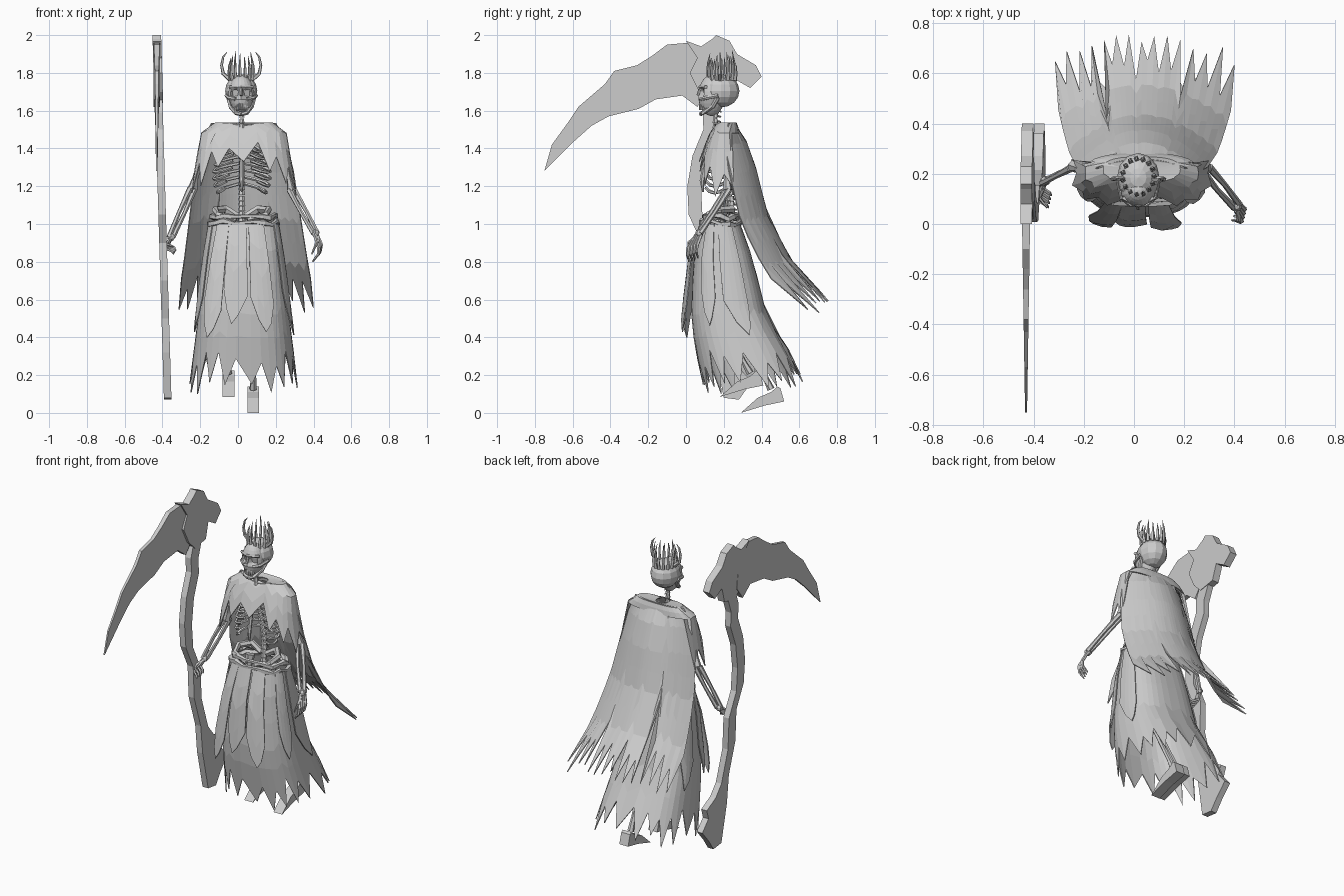
import bpy, bmesh, math, random
from mathutils import Vector

random.seed(4)
if bpy.data.objects.get("Cube"):
    bpy.data.objects.remove(bpy.data.objects["Cube"], do_unlink=True)

grey = bpy.data.materials.new("pale_grey")
grey.use_nodes = True
grey.diffuse_color = (.6, .6, .6, 1)
grey.node_tree.nodes["Principled BSDF"].inputs["Base Color"].default_value = (.6, .6, .6, 1)
MID = .02  # the body stands a little to the left


def finish(name, bm, thickness=0):
    if not thickness:
        bmesh.ops.recalc_face_normals(bm, faces=bm.faces)
    mesh = bpy.data.meshes.new(name)
    bm.to_mesh(mesh)
    bm.free()
    mesh.materials.append(grey)
    obj = bpy.data.objects.new(name, mesh)
    bpy.context.collection.objects.link(obj)
    if thickness:
        solid = obj.modifiers.new("thickness", 'SOLIDIFY')
        solid.thickness = thickness
        solid.offset = 0
    return obj


def tube(name, points, radii, sides=6, closed=False):
    """Sweep a polygon along points; radii is one number or one per point."""
    bm = bmesh.new()
    points = [Vector(p) for p in points]
    count = len(points)
    if not isinstance(radii, (list, tuple)):
        radii = [radii] * count
    span = points[-1] - points[0]
    upright = not closed and abs(span.z) > span.length * .6
    ref = Vector((.3, .9, .1)) if upright else Vector((0, 0, 1))
    rings = []
    for i, p in enumerate(points):
        after = points[(i + 1) % count] if closed else points[min(i + 1, count - 1)]
        before = points[i - 1] if closed else points[max(i - 1, 0)]
        side = (after - before).cross(ref).normalized()
        up = side.cross(after - before).normalized()
        turns = [math.tau * k / sides for k in range(sides)]
        rings.append([bm.verts.new(p + radii[i] * (side * math.cos(a) + up * math.sin(a))) for a in turns])
    for i in range(count if closed else count - 1):
        a, b = rings[i], rings[(i + 1) % count]
        for k in range(sides):
            n = (k + 1) % sides
            bm.faces.new((a[k], a[n], b[n], b[k]))
    if not closed:
        bm.faces.new(rings[0])
        bm.faces.new(rings[-1])
    return finish(name, bm)


def plate(name, outline, center, half):
    """Extrude a (y, z) outline sideways; center(z) and half(y) give x and half width."""
    bm = bmesh.new()
    sides = [[bm.verts.new((center(z) + s * half(y), y, z)) for y, z in outline] for s in (-1, 1)]
    for ring in sides:
        bm.faces.new(ring)
    for i in range(len(outline)):
        bm.faces.new((sides[0][i - 1], sides[0][i], sides[1][i], sides[1][i - 1]))
    return finish(name, bm)


def ball(name, center, size, u=10, v=7):
    bm = bmesh.new()
    bmesh.ops.create_uvsphere(bm, u_segments=u, v_segments=v, radius=1)
    for vert in bm.verts:
        vert.co = Vector(center) + Vector(a * b for a, b in zip(vert.co, size))
    return finish(name, bm)


def along(keys, t):
    """Interpolate key rows (t, values...), extending past the last."""
    i = 0
    while i < len(keys) - 2 and t > keys[i + 1][0]:
        i += 1
    a, b = keys[i], keys[i + 1]
    f = (t - a[0]) / (b[0] - a[0])
    return [p + (q - p) * f for p, q in zip(a[1:], b[1:])]


def ragged(name, surface, ends, rows, closed=False):
    """Cloth whose columns each stop at their own length, giving torn points."""
    bm = bmesh.new()
    count = len(ends)
    grid = []
    for j, end in enumerate(ends):
        u = j / (count if closed else count - 1)
        steps = [min(k / rows * .8, end * k / rows) for k in range(rows)] + [end]
        grid.append([bm.verts.new(surface(u, t)) for t in steps])
    for j in range(count if closed else count - 1):
        a, b = grid[j], grid[(j + 1) % count]
        for k in range(rows):
            bm.faces.new((a[k], b[k], b[k + 1], a[k + 1]))
    return finish(name, bm, .006)


def around(keys, angle, t, grow=0):
    """Point on a boxy ring; rows hold t, z, half width, front y, back y."""
    z, half, front, back = along(keys, t)
    c, s = math.cos(angle), math.sin(angle)
    boxy = lambda v: math.copysign(abs(v) ** .75, v)
    depth = (back - front) / 2 + grow
    return (MID + .01 + (half + grow) * boxy(c), (front + back) / 2 - depth * boxy(s), z)


# Scythe
lean = lambda z: -.37 - .03 * z
shaft = [(.17, 1.82), (.15, 1.68), (.135, 1.59), (.12, 1.5), (.08, 1.36), (.035, 1.2), (.06, 1.05),
         (.11, .9), (.13, .7), (.17, .5), (.2, .32)]
wave = lambda i: .037 + .009 * (-1) ** i
front_edge = [(y - wave(i), z) for i, (y, z) in enumerate(shaft)]
back_edge = [(y + wave(i + 1), z - .03) for i, (y, z) in enumerate(shaft)]
butt = [(.2, .08), (.28, .07), (.33, .14), (.4, .22), (.34, .29), (.36, .35), (.27, .4)]
plate("scythe_shaft", front_edge + butt + back_edge[-2::-1], lean, lambda y: .02)
plate("scythe_head", [(0, 1.97), (.08, 1.94), (.14, 1.98), (.16, 2), (.23, 1.97), (.27, 1.9), (.37, 1.84),
                      (.4, 1.78), (.34, 1.72), (.27, 1.76), (.24, 1.66), (.13, 1.64), (.07, 1.7),
                      (.02, 1.8), (.06, 1.88)], lean, lambda y: .023)
plate("scythe_blade", [(.02, 1.96), (-.1, 1.95), (-.18, 1.89), (-.26, 1.84), (-.38, 1.81), (-.43, 1.74),
                       (-.57, 1.62), (-.63, 1.53), (-.71, 1.42), (-.75, 1.28), (-.68, 1.35), (-.59, 1.44),
                       (-.5, 1.52), (-.41, 1.57), (-.25, 1.61), (-.16, 1.66), (-.02, 1.68), (.06, 1.62),
                       (.12, 1.7), (.1, 1.9)], lambda z: -.43, lambda y: .004 + .016 * (y + .75))

# Skirt with a torn hem
skirt = [(0, 1, .18, .08, .285), (.2, .82, .205, .04, .35), (.5, .5, .24, .03, .43),
         (.72, .34, .26, .05, .54), (1, .11, .29, .1, .65)]
hem = []
for i in range(38):
    lift = .06 * max(0, -math.sin(math.tau * i / 38))
    hem.append((random.uniform(.93, 1.02) if i % 2 else random.uniform(.72, .84)) - lift)
ragged("skirt", lambda u, t: around(skirt, math.tau * u, t), hem, 5, True)

# Torn overskirt strips: three long front panels pushed forward, shorter ones at the hips
for degrees, width, tip, flare in ((62, 24, .6, .1), (88, 20, .54, .07), (108, 25, .64, .1),
                                   (12, 24, .55, .03), (-25, 28, .62, .02), (148, 24, .55, .03), (182, 26, .6, .02)):
    strip = lambda u, t: around(skirt, math.radians(degrees + width * u), t, .006 + flare * t)
    ragged("overskirt_strip", strip, [tip * .72, tip * .9, tip, tip * .85, tip * .66], 4)

# Shoulder mantle sloping forward, short over the chest and long over the arms, tucked under the cape
mantle = [(0, 1.525, .04, .15, .23), (.22, 1.535, .165, .17, .27), (.4, 1.48, .225, .125, .28),
          (.7, 1.33, .25, .07, .33), (1, 1.16, .28, .05, .36)]
fringe = []
for i in range(28):
    angle = math.tau * i / 28
    tooth = (.72 if i % 2 else .5) + random.uniform(-.05, .05)
    fringe.append(tooth + .28 * abs(math.cos(angle)) ** 1.5 if math.sin(angle) > -.3 else .4)
ragged("shoulder_mantle", lambda u, t: around(mantle, math.tau * u, t), fringe, 4, True)

# Cape sweeping out behind: rows of t, z, y, half width, side wrap
cape = [(0, 1.535, .255, .17, .03), (.06, 1.5, .295, .21, .1), (.2, 1.31, .365, .255, .14),
        (.45, 1.05, .43, .29, .14), (.7, .8, .56, .325, .13), (1, .6, .75, .375, .08)]


def cape_surface(u, t):
    z, y, half, wrap = along(cape, t)
    side = 2 * u - 1
    blown = .035 * t * max(0, side) ** 2
    return (MID + .01 + half * side + blown, y - wrap * side ** 2, z - .1 * t * side ** 2)


edge = [random.uniform(.94, 1.01) if i % 2 else random.uniform(.72, .85) for i in range(31)]
edge[8], edge[22] = .55, .65
ragged("cape", cape_surface, edge, 7)

# Skull: cranium, then a face with hollow eyes and a narrowing chin
HX = MID - .003
ball("cranium", (HX, .185, 1.705), (.085, .098, .088), 12, 8)
face = ball("face", (HX, .135, 1.68), (.07, .07, .108), 20, 16)
for vert in face.data.vertices:
    p = vert.co
    p.x = HX + (p.x - HX) * min(1, .75 + (p.z - 1.58) * 2.5)
    for s in (-1, 1):
        eye = math.hypot(p.x - HX - s * .033, p.z - 1.695)
        if eye < .021 and p.y < .14:
            p.y += .035
tube("brow", [(HX + s * .062, .105 - .03 * (1 - abs(s)), 1.725) for s in (-1, -.5, 0, .5, 1)], .01)
tube("nose_bridge", [(HX, .077, 1.72), (HX, .062, 1.68)], [.008, .008])
for s in (-1, 1):
    tube("cheekbone", [(HX + s * x, y, z) for x, y, z in
                       ((.078, .17, 1.68), (.064, .105, 1.667), (.03, .078, 1.66))], .011)
    tube("jaw_side", [(HX + s * x, y, z) for x, y, z in
                      ((.068, .17, 1.67), (.055, .14, 1.62), (.028, .088, 1.588), (0, .08, 1.583))], .012)
for i in range(-3, 4):
    for z in (1.632, 1.612):
        tube("tooth", [(HX + i * .01, .074 + .002 * i * i, z + d) for d in (-.009, .009)], .005, 4)

# Crown of curved spikes with two larger horns
for k in range(15):
    a = math.tau * k / 15
    top = random.uniform(.11, .16)
    path = [(HX + .06 * g * math.cos(a), .19 + .068 * g * math.sin(a), 1.76 + top * f)
            for f, g in ((0, 1), (.3, 1.1), (.65, 1.08), (1, .92))]
    tube("crown_spike", path, [.012, .009, .006, .001], 4)
for s in (-1, 1):
    tube("crown_horn", [(HX + s * x, .18, z) for x, z in
                        ((.06, 1.765), (.095, 1.795), (.104, 1.84), (.095, 1.885), (.075, 1.91))],
         [.012, .01, .008, .006, .001], 5)

# Spine
for i in range(24):
    f = i / 23
    y = .235 - .075 * f + .02 * math.sin(f * math.tau)
    z = 1 + .63 * f
    tube("vertebra", [(MID, y, z + d) for d in (-.012, .012)], [.021 - .007 * f, .016 - .006 * f])
    tube("spine_process", [(MID, y, z), (MID, y + .03, z - .008)], [.008, .004], 4)

# Rib cage
tube("breastbone", [(MID, .14, 1.43), (MID, .105, 1.34), (MID, .085, 1.23), (MID, .09, 1.17)],
     [.018, .012, .013, .005])
for s in (-1, 1):
    for i in range(7):
        wide = (.09, .115, .13, .14, .14, .135, .12)[i]
        reach = 2.85 - .13 * max(0, i - 3)
        path = []
        for k in range(8):
            a = reach * k / 7
            path.append((MID + s * (.01 + wide * math.sin(a)), .2 - .006 * i + .075 * math.cos(a),
                         1.43 - .036 * i - .022 * k / 2 + .006 * max(0, k - 4) ** 2))
        tube("rib", path, .009, 5)
    tube("collarbone", [(MID + s * .015, .15, 1.44), (MID + s * .1, .16, 1.46), (MID + s * .17, .19, 1.46)], .012)

# Pelvis and bony belt
for s in (-1, 1):
    tube("hip_bone", [(MID + s * x, y, z) for x, y, z in
                      ((.02, .24, 1.04), (.09, .24, 1.08), (.14, .18, 1.075), (.13, .12, 1.05), (.03, .1, 1.02))],
         [.02, .022, .02, .018, .014])
for z, grow in ((1.005, .002), (1.035, -.014)):
    loop = [Vector(around(skirt, math.tau * k / 18, 0, grow)) for k in range(18)]
    for p in loop:
        p.z = z + random.uniform(-.012, .012)
    tube("belt", loop, [random.uniform(.01, .02) for p in loop], 5, True)

# Arms: shoulder, elbow, wrist, knuckles, finger tips
poses = {"right": ((-.17, .2, 1.45), (-.24, .23, 1.19), (-.355, .17, .93), (-.375, .12, .88), (-.335, .09, .85)),
         "left": ((.23, .2, 1.45), (.285, .22, 1.18), (.41, .07, .95), (.435, .035, .88), (.4, .04, .81))}
for name, pose in poses.items():
    shoulder, elbow, wrist, knuckle, tip = [Vector(p) for p in pose]
    tube(name + "_upper_arm", [shoulder, shoulder.lerp(elbow, .2), shoulder.lerp(elbow, .8), elbow],
         [.026, .017, .016, .026])
    for s in (-1, 1):
        gap = Vector((s * .013, s * .008, 0))
        tube(name + "_forearm", [elbow + gap, elbow.lerp(wrist, .5) + gap * 1.2, wrist + gap * .8],
             [.016, .011, .014])
    ball(name + "_wrist", wrist, (.022, .022, .022), 6, 5)
    for i in range(4):
        spread = Vector((.004, .016, .006)) * (i - 1.5)
        tube(name + "_finger", [wrist + spread * .6, knuckle + spread,
                                knuckle.lerp(tip, .5) + spread + Vector((.012, -.006, 0)), tip + spread],
             [.01, .01, .008, .004], 5)
    tube(name + "_thumb", [wrist, wrist.lerp(knuckle, .7) + Vector((-.01, -.03, 0)),
                           tip + Vector((-.01, -.025, .03))], [.01, .009, .004], 5)

# Legs and feet
legs = {"left": ((.1, .21, 1.02), (.1, .22, .62), (.08, .45, .125)),
        "right": ((-.06, .21, 1.02), (-.06, .12, .6), (-.05, .34, .21))}
foot = [(-.16, -.12), (-.07, -.04), (0, -.01), (.035, .02), (.05, .01), (.07, -.06), (-.03, -.08)]
for name, pose in legs.items():
    hip, knee, ankle = [Vector(p) for p in pose]
    tube(name + "_thigh", [hip, hip.lerp(knee, .15), hip.lerp(knee, .85), knee], [.03, .019, .018, .03])
    tube(name + "_shin", [knee, knee.lerp(ankle, .2), knee.lerp(ankle, .85), ankle], [.026, .018, .014, .02])
    plate(name + "_foot", [(ankle.y + y, ankle.z + z - .005) for y, z in foot],
          lambda z: ankle.x, lambda y: .031)
